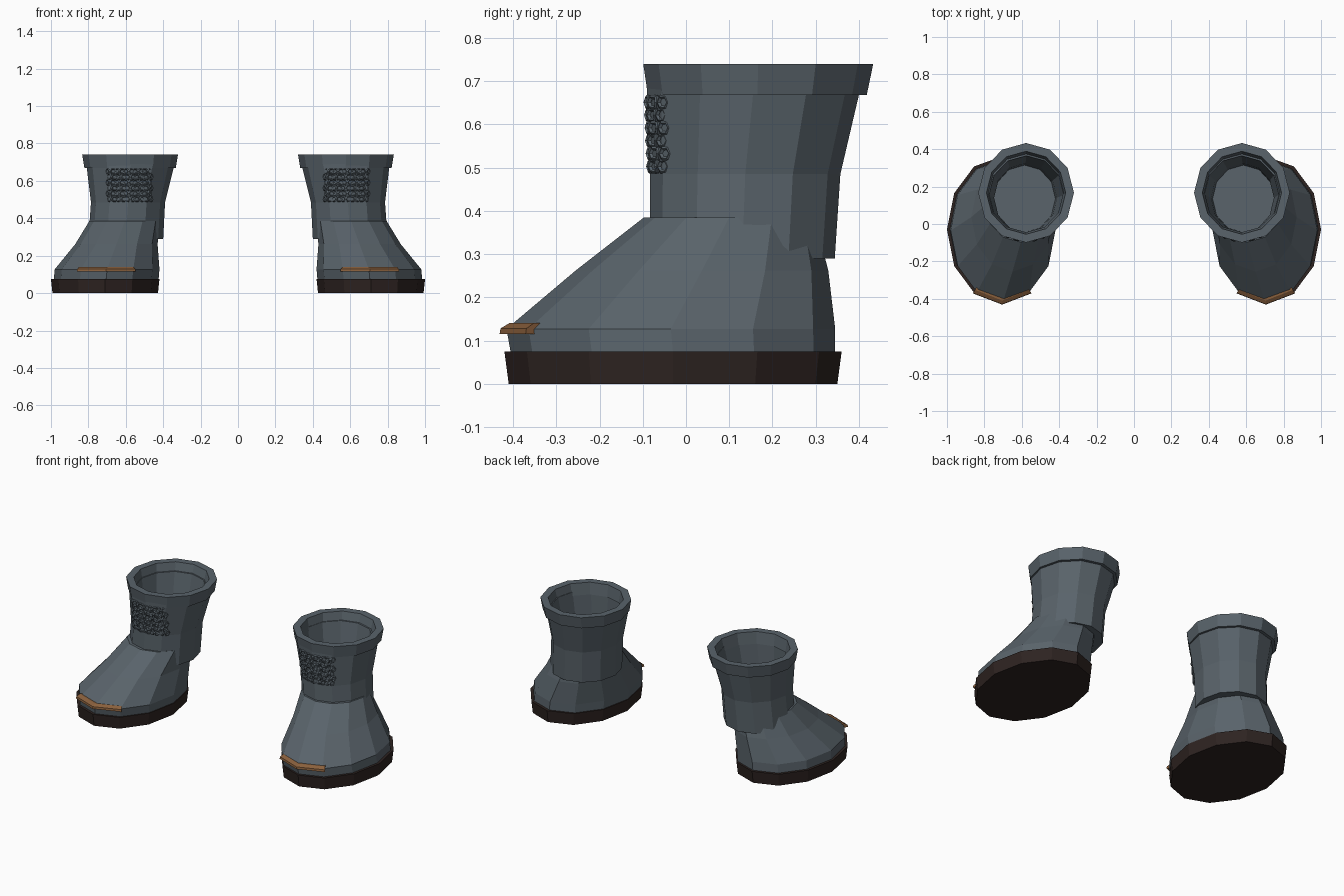
import bpy
import bmesh
from math import sin, cos, pi, radians
from mathutils import Vector, Matrix

if "Cube" in bpy.data.objects:
    bpy.data.objects.remove(bpy.data.objects["Cube"])

SIDES = 12


def material(name, rgb):
    m = bpy.data.materials.new(name)
    m.diffuse_color = (*rgb, 1)
    m.use_nodes = True
    m.node_tree.nodes["Principled BSDF"].inputs["Base Color"].default_value = m.diffuse_color
    return m


LEATHER = material("slate_leather", (0.10, 0.125, 0.145))
DARK = material("dark_sole", (0.027, 0.017, 0.015))
COPPER = material("copper", (0.25, 0.115, 0.045))


def finish(name, bm, mat):
    """Turn the bmesh into a flat-shaded object mirrored to the other boot."""
    bmesh.ops.recalc_face_normals(bm, faces=bm.faces[:])
    me = bpy.data.meshes.new(name)
    bm.to_mesh(me)
    bm.free()
    me.materials.append(mat)
    ob = bpy.data.objects.new(name, me)
    bpy.context.collection.objects.link(ob)
    mir = ob.modifiers.new("other_boot", 'MIRROR')
    mir.use_mirror_merge = False
    return ob


def bridge(bm, a, b, closed=True):
    n = len(a)
    for i in range(n if closed else n - 1):
        j = (i + 1) % n
        bm.faces.new((a[i], a[j], b[j], b[i]))


def loft(name, sections, mat, tube=False):
    """Loft ellipses (cx, cy, rx, ry, z); capped, or joined end to start."""
    bm = bmesh.new()
    rings = []
    for cx, cy, rx, ry, z in sections:
        rings.append([bm.verts.new((cx + rx * cos(2 * pi * i / SIDES),
                                    cy + ry * sin(2 * pi * i / SIDES), z))
                      for i in range(SIDES)])
    for a, b in zip(rings, rings[1:]):
        bridge(bm, a, b)
    if tube:
        bridge(bm, rings[-1], rings[0])
    else:
        bm.faces.new(rings[0])
        bm.faces.new(rings[-1])
    return finish(name, bm, mat)


# Sole and foot
loft("sole", [(0.71, -0.03, 0.282, 0.38, 0),
              (0.71, -0.03, 0.29, 0.39, 0.075)], DARK)
loft("foot", [(0.705, -0.03, 0.28, 0.375, 0.07),
              (0.70, -0.035, 0.28, 0.38, 0.127),
              (0.65, 0.037, 0.22, 0.292, 0.262),
              (0.605, 0.10, 0.19, 0.197, 0.385)], LEATHER)

# Hollow shaft with an inside floor
loft("shaft", [(0.60, 0.13, 0.20, 0.214, 0.29),
               (0.588, 0.137, 0.198, 0.22, 0.485),
               (0.575, 0.157, 0.236, 0.248, 0.69),
               (0.575, 0.157, 0.20, 0.208, 0.69),
               (0.58, 0.14, 0.168, 0.185, 0.485),
               (0.585, 0.135, 0.165, 0.18, 0.40)], LEATHER)

# Flared cuff
loft("cuff", [(0.577, 0.165, 0.244, 0.253, 0.668),
              (0.577, 0.167, 0.256, 0.266, 0.74),
              (0.577, 0.167, 0.212, 0.222, 0.74),
              (0.577, 0.162, 0.198, 0.206, 0.668)], LEATHER, tube=True)

# Copper strip around the toe
bm = bmesh.new()
corners = []
for deg in (-122, -90, -58):
    a = radians(deg)
    corners.append([bm.verts.new((0.705 + (0.28 + d) * cos(a),
                                  -0.035 + (0.38 + d) * sin(a), z))
                    for d, z in ((-0.008, 0.115), (0.016, 0.115),
                                 (0.014, 0.128), (-0.006, 0.14), (-0.026, 0.14))])
for a, b in zip(corners, corners[1:]):
    bridge(bm, a, b)
bm.faces.new(corners[0])
bm.faces.new(corners[-1])
finish("toe_strip", bm, COPPER)

# Patch of small staggered links on the front of the shaft
bm = bmesh.new()
ROWS, COLS = 6, 10


def link(bm, matrix, major=0.0135, minor=0.0055, nu=6, nv=4):
    rings = []
    for i in range(nu):
        u = 2 * pi * i / nu
        rings.append([bm.verts.new(matrix @ Vector((
            (major + minor * cos(2 * pi * k / nv)) * cos(u),
            minor * sin(2 * pi * k / nv),
            (major + minor * cos(2 * pi * k / nv)) * sin(u))))
            for k in range(nv)])
    for i in range(nu):
        bridge(bm, rings[i], rings[(i + 1) % nu])


for r in range(ROWS):
    z = 0.503 + r * 0.0296
    t = (z - 0.485) / 0.205
    cx, cy = 0.588 - 0.013 * t, 0.137 + 0.02 * t
    rx, ry = 0.198 + 0.038 * t, 0.22 + 0.028 * t
    for c in range(COLS):
        x = 0.58 + (c - (COLS - 1) / 2) * 0.0245 + (0.004 if r % 2 else -0.004)
        s = (x - cx) / rx
        y = cy - ry * (1 - s * s) ** 0.5 + 0.003
        tilt = radians(30 if c % 2 else -30)
        link(bm, Matrix.Translation((x, y, z))
             @ Matrix.Rotation(s * 0.9 + tilt, 4, 'Z'))
finish("link_patch", bm, LEATHER)
